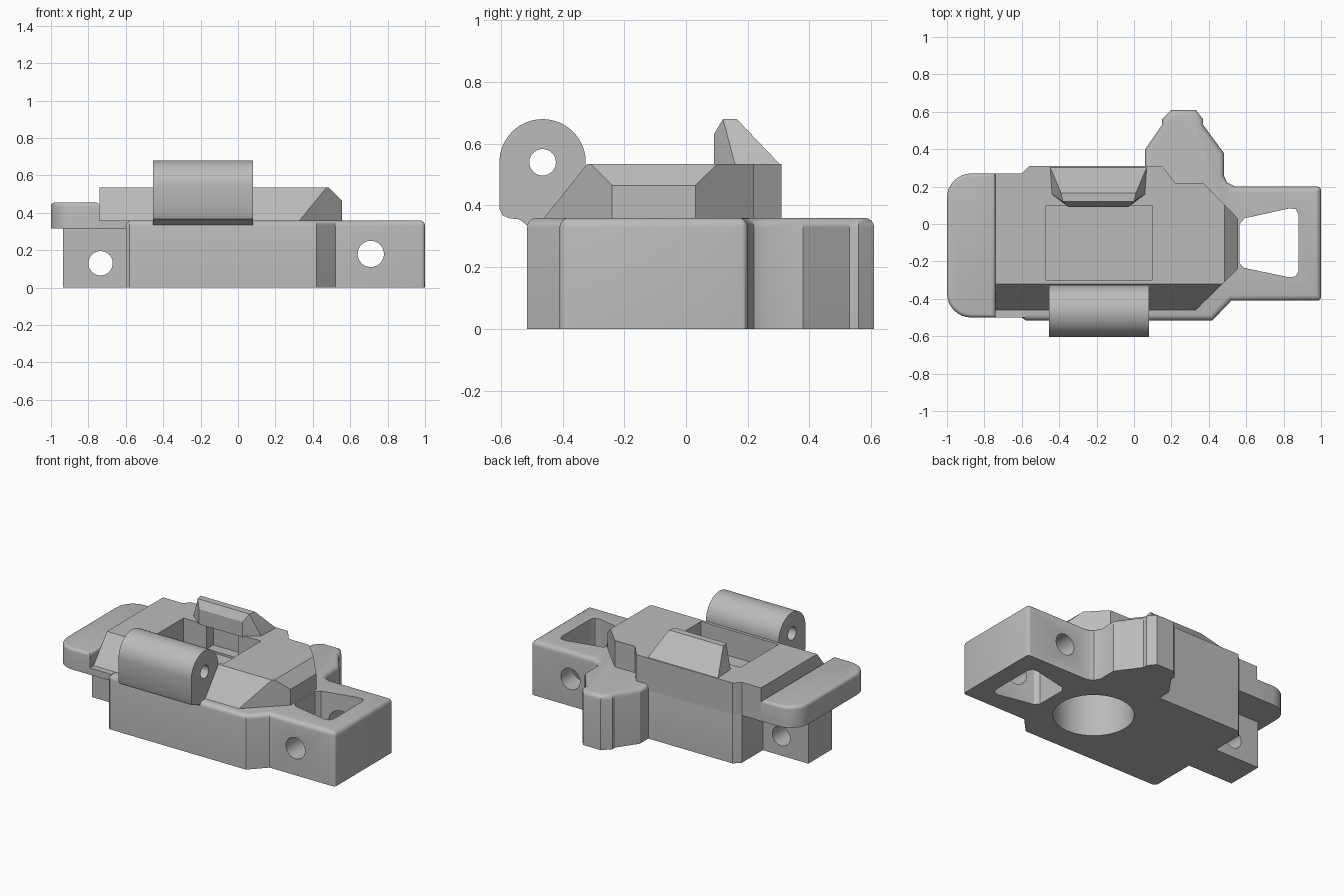
import bpy, bmesh
from math import cos, sin, pi, radians
from mathutils import Vector

if "Cube" in bpy.data.objects:
    bpy.data.objects.remove(bpy.data.objects["Cube"])

grey = bpy.data.materials.new("plain grey")
grey.use_nodes = True
grey.diffuse_color = (0.5, 0.5, 0.5, 1)
bsdf = grey.node_tree.nodes["Principled BSDF"]
bsdf.inputs["Base Color"].default_value = grey.diffuse_color
bsdf.inputs["Roughness"].default_value = 0.6


def finish(name, bm):
    bmesh.ops.recalc_face_normals(bm, faces=bm.faces)
    mesh = bpy.data.meshes.new(name)
    bm.to_mesh(mesh)
    bm.free()
    mesh.materials.append(grey)
    ob = bpy.data.objects.new(name, mesh)
    bpy.context.collection.objects.link(ob)
    return ob


def prism(name, outline, low, high, axis="z", top_round=0, planes=()):
    """Extrude an outline along an axis, round its top rim, trim it by planes."""
    place = {"z": lambda a, b, c: (a, b, c),
             "x": lambda a, b, c: (c, a, b),
             "y": lambda a, b, c: (a, c, b)}[axis]
    bm = bmesh.new()
    face = bm.faces.new([bm.verts.new(place(a, b, low)) for a, b in outline])
    out = bmesh.ops.extrude_face_region(bm, geom=[face])["geom"]
    shift = Vector(place(0, 0, high - low))
    for v in out:
        if isinstance(v, bmesh.types.BMVert):
            v.co += shift
    bmesh.ops.recalc_face_normals(bm, faces=bm.faces)
    if top_round:
        rim = [e for e in bm.edges if all(v.co.z > high - 1e-5 for v in e.verts)]
        bmesh.ops.bevel(bm, geom=rim, offset=top_round, segments=4,
                        profile=0.5, affect="EDGES", clamp_overlap=False)
    for point, normal in planes:
        bmesh.ops.bisect_plane(bm, geom=bm.verts[:] + bm.edges[:] + bm.faces[:],
                               plane_co=point, plane_no=normal, clear_outer=True)
        bmesh.ops.holes_fill(bm, edges=[e for e in bm.edges if e.is_boundary])
    return finish(name, bm)


def rect(x0, x1, y0, y1):
    return [(x0, y0), (x1, y0), (x1, y1), (x0, y1)]


def arc(cx, cy, r, start, end, steps=8):
    angles = [radians(start + (end - start) * i / steps) for i in range(steps + 1)]
    return [(cx + r * cos(t), cy + r * sin(t)) for t in angles]


def circle(cx, cy, r, steps=48):
    return arc(cx, cy, r, 0, 360, steps)[:-1]


def cut(ob, *cutters):
    for c in cutters:
        c.hide_render = True
        mod = ob.modifiers.new("cut", "BOOLEAN")
        mod.operation, mod.solver, mod.object = "DIFFERENCE", "EXACT", c
    graph = bpy.context.evaluated_depsgraph_get()
    mesh = bpy.data.meshes.new_from_object(ob.evaluated_get(graph))
    ob.modifiers.clear()
    ob.data = mesh
    for c in cutters:
        bpy.data.objects.remove(c)


# Base: main block, end block and rear lobe in one outline
outline = [(-0.58, -0.515), (0.42, -0.515), (0.52, -0.41)]
outline += arc(0.98, -0.39, 0.02, -90, 0, 3) + arc(0.98, 0.18, 0.02, 0, 90, 3)
outline += [(0.54, 0.2), (0.5, 0.22), (0.48, 0.26), (0.48, 0.38),
            (0.37, 0.53), (0.37, 0.56), (0.33, 0.61), (0.2, 0.61),
            (0.15, 0.56), (0.15, 0.53), (0.06, 0.4), (0.06, 0.31),
            (-0.56, 0.31), (-0.6, 0.27), (-0.6, -0.5)]
base = prism("base_block", outline, 0, 0.36, top_round=0.03)
slot = [(0.565, 0.0), (0.59, 0.03), (0.83, 0.083), (0.865, 0.08), (0.88, 0.05),
        (0.88, -0.25), (0.865, -0.28), (0.83, -0.285), (0.59, -0.235), (0.565, -0.21)]
cut(base,
    prism("slot_cutter", slot, -0.1, 0.5),
    prism("cross_hole_cutter", circle(0.71, 0.18, 0.07), -0.7, 0.5, "y"),
    prism("round_pocket_cutter", circle(0.23, -0.105, 0.245, 64), -0.1, 0.31))

# Upper housing with sloping front and bevelled end
outline = [(-0.74, -0.46), (0.33, -0.46), (0.555, -0.24), (0.555, 0.03),
           (0.37, 0.22), (0.22, 0.22), (0.15, 0.31),
           (-0.56, 0.31), (-0.6, 0.27), (-0.74, 0.27)]
upper = prism("upper_housing", outline, 0.32, 0.535, planes=[
    ((0, -0.32, 0.535), (0, -0.175, 0.14)),
    ((0.485, 0, 0.535), (0.07, 0, 0.07))])
cut(upper,
    prism("cavity_cutter", rect(-0.47, 0.1, -0.3, 0.1), 0.362, 0.7),
    prism("recess_cutter", rect(-0.3, -0.07, 0.05, 0.17), 0.375, 0.53))

# Side plate with rounded outer corners, and the thin shelf behind it
outline = ([(-0.74, -0.5), (-0.74, 0.27)]
           + arc(-0.87, 0.14, 0.13, 90, 180) + arc(-0.87, -0.37, 0.13, 180, 270))
prism("side_plate", outline, 0.315, 0.455, top_round=0.02)
prism("side_shelf", rect(-0.76, -0.58, -0.5, 0.27), 0.315, 0.36)

# Lug beneath the side plate
lug = prism("side_lug", rect(-0.935, -0.57, -0.2, 0.05), 0, 0.33)
cut(lug, prism("lug_hole_cutter", circle(-0.735, 0.13, 0.065), -0.5, 0.5, "y"))

# Hinge barrel with its web running down to the base
profile = arc(-0.465, 0.54, 0.14, -48, 180, 40)
profile += [(-0.605, 0.39), (-0.595, 0.368), (-0.57, 0.358), (-0.54, 0.355),
            (-0.515, 0.335), (-0.43, 0.335), (-0.43, 0.38)]
hinge = prism("hinge_barrel", profile, -0.455, 0.08, "x")
cut(hinge, prism("pin_hole_cutter", circle(-0.465, 0.54, 0.043, 32), -0.7, 0.3, "x"))

# Latch hook, symmetric about its own middle
bm = bmesh.new()
for half, y, z in [(0.26, 0.308, 0.53), (0.25, 0.16, 0.53), (0.2, 0.165, 0.68),
                   (0.19, 0.12, 0.68), (0.16, 0.09, 0.63), (0.16, 0.09, 0.53)]:
    for side in (-1, 1):
        bm.verts.new((-0.19 + side * half, y, z))
bmesh.ops.convex_hull(bm, input=bm.verts)
bmesh.ops.dissolve_limit(bm, angle_limit=0.02, verts=bm.verts, edges=bm.edges)
finish("latch_hook", bm)

# Smooth the rounded surfaces while keeping hard edges
bpy.ops.object.select_all(action="DESELECT")
for ob in bpy.context.collection.objects:
    if ob.type == "MESH" and grey.name in ob.data.materials:
        ob.select_set(True)
        bpy.context.view_layer.objects.active = ob
bpy.ops.object.shade_smooth_by_angle(angle=radians(30))
